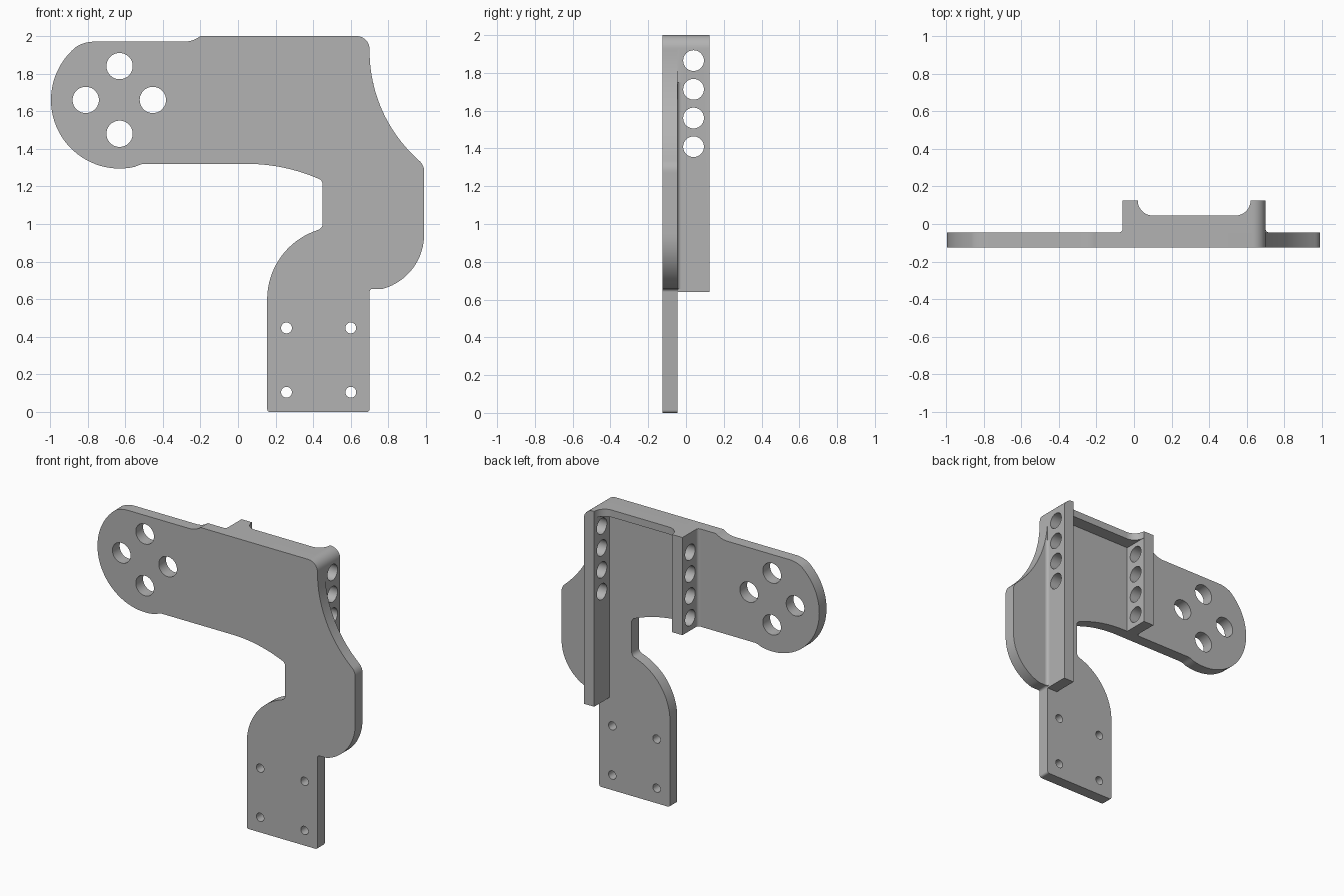
import bpy, bmesh
from math import sin, cos, pi, radians
from mathutils import Matrix, Vector

cube = bpy.data.objects.get("Cube")
if cube:
    bpy.data.objects.remove(cube, do_unlink=True)

grey = bpy.data.materials.new("plain grey")
grey.use_nodes = True
COLOUR = (0.45, 0.45, 0.45, 1)
grey.diffuse_color = COLOUR
grey.node_tree.nodes["Principled BSDF"].inputs["Base Color"].default_value = COLOUR

FRONT, BACK, RIB_BACK, TOP = -0.125, -0.045, 0.125, 2.0


def arc(cx, cy, r, a0, a1, n=12):
    """Points on a circle between two angles in degrees."""
    return [(cx + r * cos(radians(a0 + (a1 - a0) * i / n)),
             cy + r * sin(radians(a0 + (a1 - a0) * i / n))) for i in range(n + 1)]


def circle(cx, cy, r, n=40):
    return arc(cx, cy, r, 0, 360, n)[:-1]


def through(p, q, s, n=16):
    """Circular arc from p through q to s."""
    (ax, ay), (bx, by), (cx, cy) = p, q, s
    d = 2 * (ax * (by - cy) + bx * (cy - ay) + cx * (ay - by))
    a2, b2, c2 = ax * ax + ay * ay, bx * bx + by * by, cx * cx + cy * cy
    centre = Vector(((a2 * (by - cy) + b2 * (cy - ay) + c2 * (ay - by)) / d,
                     (a2 * (cx - bx) + b2 * (ax - cx) + c2 * (bx - ax)) / d))
    start, end = Vector(p) - centre, Vector(s) - centre
    turn = -start.angle_signed(end)
    return [tuple(centre + Matrix.Rotation(turn * i / n, 2) @ start) for i in range(n + 1)]


AXES = {"X": Matrix(((0, 0, 1), (1, 0, 0), (0, 1, 0))),
        "Y": Matrix(((1, 0, 0), (0, 0, -1), (0, 1, 0))),
        "Z": Matrix.Identity(3)}


def prism(name, loops, axis, low, high):
    """Extrude a flat outline (first loop) with holes (other loops) along an axis."""
    curve = bpy.data.curves.new(name, "CURVE")
    curve.dimensions, curve.fill_mode = "2D", "BOTH"
    curve.extrude = (high - low) / 2
    for loop in loops:
        spline = curve.splines.new("POLY")
        spline.points.add(len(loop) - 1)
        for point, (u, v) in zip(spline.points, loop):
            point.co = (u, v, 0, 1)
        spline.use_cyclic_u = True
    temp = bpy.data.objects.new(name, curve)
    bpy.context.collection.objects.link(temp)
    bpy.context.view_layer.update()
    mesh = bpy.data.meshes.new_from_object(
        temp.evaluated_get(bpy.context.evaluated_depsgraph_get()))
    bpy.data.objects.remove(temp, do_unlink=True)
    mesh.transform(AXES[axis].to_4x4())
    mesh.transform(Matrix.Translation(Vector([(low + high) / 2 * (a == axis) for a in "XYZ"])))
    bm = bmesh.new()
    bm.from_mesh(mesh)
    bmesh.ops.remove_doubles(bm, verts=bm.verts, dist=1e-5)
    bmesh.ops.recalc_face_normals(bm, faces=bm.faces)
    bm.to_mesh(mesh)
    bm.free()
    mesh.materials.clear()
    mesh.materials.append(grey)
    mesh.name = name
    obj = bpy.data.objects.new(name, mesh)
    bpy.context.collection.objects.link(obj)
    return obj


def smooth(obj):
    bpy.ops.object.select_all(action="DESELECT")
    obj.select_set(True)
    bpy.context.view_layer.objects.active = obj
    bpy.ops.object.shade_smooth_by_angle(angle=radians(30))


# Main plate outline, anticlockwise from the foot
corner = arc(0.63, 1.93, 0.07, 0, 90, 8)
outline = (
    arc(0.17, 0.015, 0.015, 180, 270, 4) + arc(0.685, 0.015, 0.015, 270, 360, 4)
    + arc(0.715, 0.64, 0.015, 180, 90, 4)
    + through((0.77, 0.655), (0.91, 0.74), (0.99, 0.95))
    + through((0.99, 1.27), (0.984, 1.31), (0.96, 1.34), 6)
    + through((0.955, 1.345), (0.769, 1.6), (0.70, 1.92), 20)
    + corner
    + through((-0.20, TOP), (-0.24, 1.978), (-0.29, 1.97), 6)
    + through((-0.77, 1.97), (-0.815, 1.963), (-0.855, 1.947), 6)
    + arc(-0.63, 1.66, 0.365, 130, 283, 36)
    + through((-0.535, 1.31), (-0.52, 1.316), (-0.50, 1.32), 3)
    + through((0.05, 1.32), (0.25, 1.298), (0.43, 1.24))
    + through((0.437, 1.236), (0.446, 1.226), (0.45, 1.21), 4)
    + through((0.45, 1.0), (0.446, 0.985), (0.43, 0.97), 4)
    + through((0.425, 0.968), (0.233, 0.832), (0.155, 0.60)))
arm_holes = [circle(-0.63 + dx, 1.66 + dz, 0.07)
             for dx, dz in ((0, 0.18), (-0.18, 0), (0.177, 0), (0, -0.18))]
foot_holes = [circle(x, z, 0.029, 24) for x in (0.258, 0.60) for z in (0.105, 0.447)]
smooth(prism("main_plate", [outline] + arm_holes + foot_holes, "Y", FRONT, BACK))

# Two upright ribs on the back, drilled with a shared row of holes
inner_rib = prism("inner_rib", [[(-0.06, 1.32), (0.02, 1.32), (0.02, TOP), (-0.06, TOP)]],
                  "Y", BACK, RIB_BACK)
outer_rib = prism("outer_rib", [[(0.62, 0.64), (0.70, 0.64)] + corner + [(0.62, TOP)]],
                  "Y", BACK, RIB_BACK)
for rib in (inner_rib, outer_rib):
    drills = []
    for i in range(4):
        drill = prism("hole_cutter", [circle(0.04, 1.865 - 0.152 * i, 0.055)], "X", -0.3, 0.9)
        drill.hide_render = True
        cut = rib.modifiers.new("hole", "BOOLEAN")
        cut.operation, cut.solver, cut.object = "DIFFERENCE", "EXACT", drill
        drills.append(drill)
    bpy.context.view_layer.update()
    drilled = bpy.data.meshes.new_from_object(
        rib.evaluated_get(bpy.context.evaluated_depsgraph_get()))
    rib.modifiers.clear()
    rib.data = drilled
    for drill in drills:
        bpy.data.objects.remove(drill, do_unlink=True)
    smooth(rib)

# Top flange joining the ribs, swept up to them at both ends
smooth(prism("top_flange", [[(0.02, BACK), (0.62, BACK)]
                            + arc(0.54, 0.125, 0.08, 0, -90)
                            + arc(0.10, 0.125, 0.08, 270, 180)], "Z", 1.95, TOP))

# Small fillets where the ribs meet the plate on their outer sides
R = 0.02
smooth(prism("inner_rib_fillet", [[(-0.06, BACK)] + arc(-0.06 - R, BACK + R, R, 0, -90, 6)],
             "Z", 1.32, TOP))
smooth(prism("outer_rib_fillet", [[(0.70, BACK)] + arc(0.70 + R, BACK + R, R, 180, 270, 6)],
             "Z", 0.655, 1.75))
